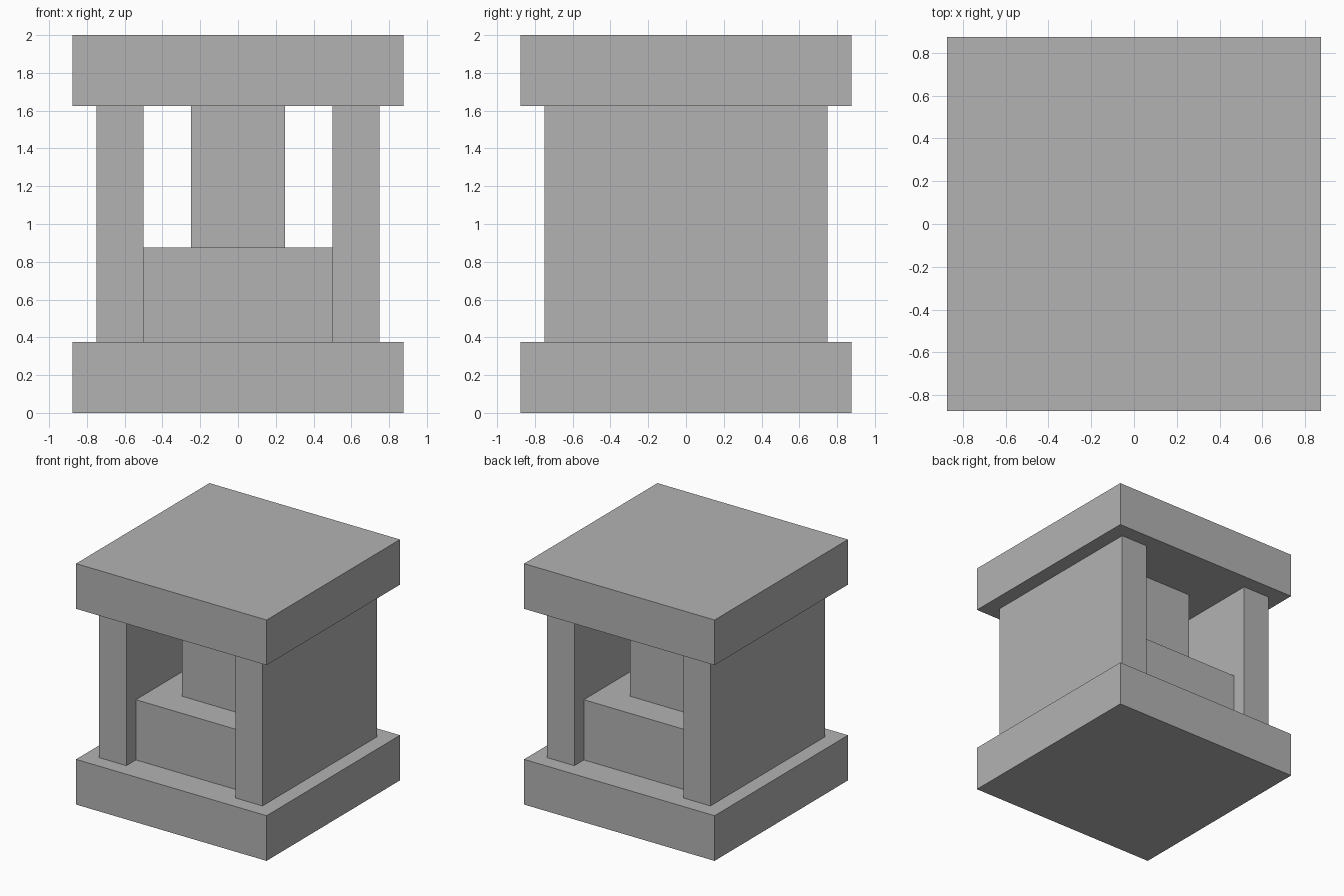
import bpy

if "Cube" in bpy.data.objects:
    bpy.data.objects.remove(bpy.data.objects["Cube"])

grey = bpy.data.materials.new("stone_grey")
grey.diffuse_color = (0.45, 0.45, 0.45, 1.0)
grey.use_nodes = True
grey.node_tree.nodes["Principled BSDF"].inputs["Base Color"].default_value = grey.diffuse_color


def box(name, x, y, z):
    """Axis-aligned box from (min, max) ranges."""
    bpy.ops.mesh.primitive_cube_add(
        size=1, location=[(a + b) / 2 for a, b in (x, y, z)])
    obj = bpy.context.object
    obj.name = name
    obj.scale = [b - a for a, b in (x, y, z)]
    bpy.ops.object.transform_apply(location=False, rotation=False, scale=True)
    obj.data.materials.append(grey)
    return obj


SLAB, WALL = 0.875, 0.75
BASE_TOP, BLOCK_TOP, ROOF_BOTTOM = 0.375, 0.875, 1.625

# Base and roof slabs
box("base_slab", (-SLAB, SLAB), (-SLAB, SLAB), (0, BASE_TOP))
box("roof_slab", (-SLAB, SLAB), (-SLAB, SLAB), (ROOF_BOTTOM, 2))

# Side walls
box("left_wall", (-WALL, -0.5), (-WALL, WALL), (BASE_TOP, ROOF_BOTTOM))
box("right_wall", (0.5, WALL), (-WALL, WALL), (BASE_TOP, ROOF_BOTTOM))

# Block between the walls, with the column standing on it
box("centre_block", (-0.5, 0.5), (-0.625, 0.625), (BASE_TOP, BLOCK_TOP))
box("centre_column", (-0.25, 0.25), (-0.375, 0.375), (BLOCK_TOP, ROOF_BOTTOM))
